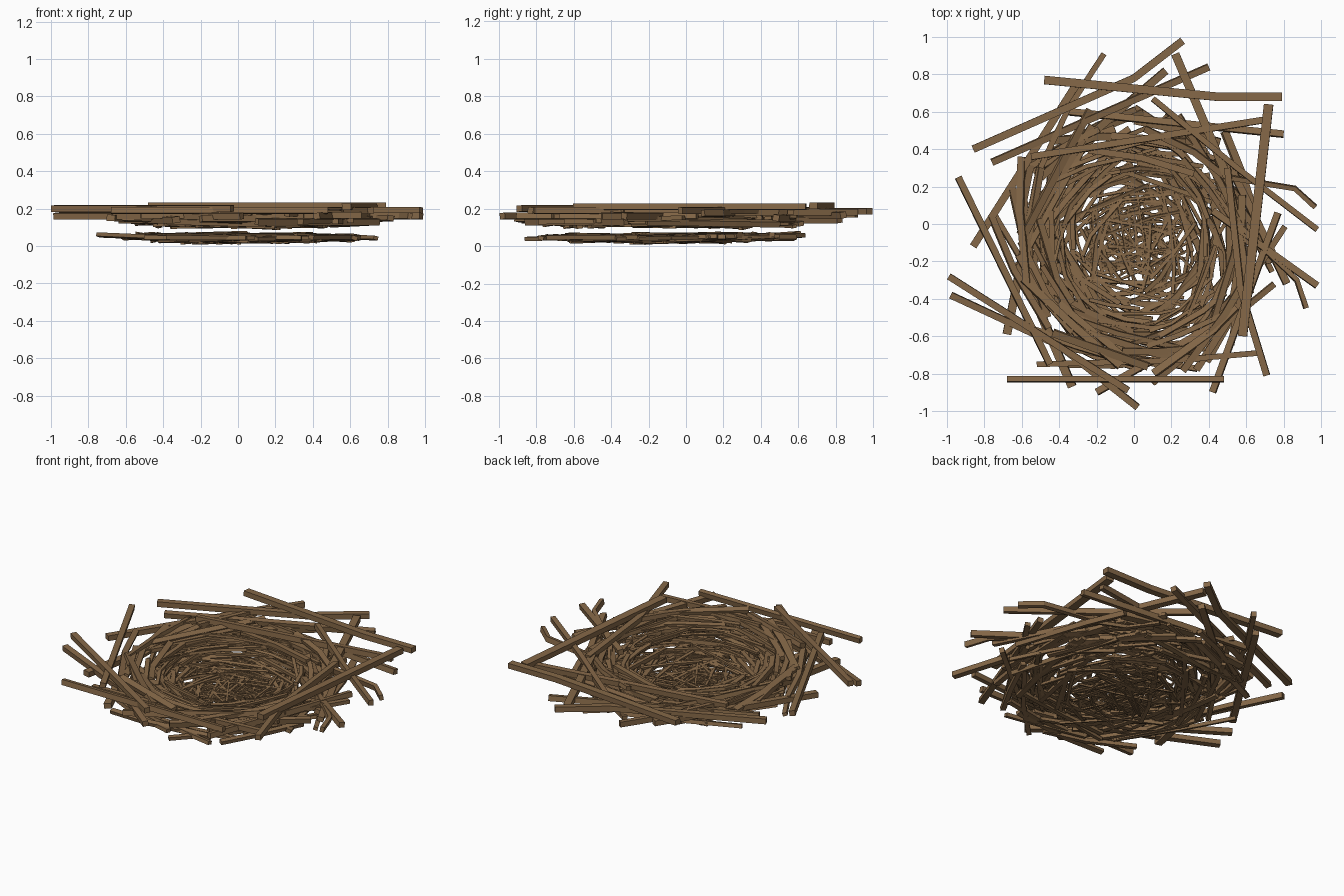
import bpy, bmesh, math, random
from mathutils import Vector

if "Cube" in bpy.data.objects:
    bpy.data.objects.remove(bpy.data.objects["Cube"])

random.seed(11)
wood = bpy.data.materials.new("twig_brown")
wood.diffuse_color = (0.235, 0.138, 0.064, 1)
wood.use_nodes = True
wood.node_tree.nodes["Principled BSDF"].inputs["Base Color"].default_value = wood.diffuse_color
CX, CY = 0.02, -0.10


def add_stick(bm, pts, w, h, roll=0.0):
    """Sweep a rectangular section along a (possibly bent) path."""
    pts = [Vector(p) for p in pts]
    rings = []
    for i, p in enumerate(pts):
        d = (pts[min(i + 1, len(pts) - 1)] - pts[max(i - 1, 0)]).normalized()
        side = Vector((-d.y, d.x, 0)).normalized()
        up = d.cross(side)
        side, up = (side * math.cos(roll) + up * math.sin(roll),
                    up * math.cos(roll) - side * math.sin(roll))
        rings.append([bm.verts.new(p + side * a * w / 2 + up * b * h / 2)
                      for a, b in ((-1, -1), (1, -1), (1, 1), (-1, 1))])
    for r, s in zip(rings, rings[1:]):
        for k in range(4):
            bm.faces.new((r[k], r[(k + 1) % 4], s[(k + 1) % 4], s[k]))
    bm.faces.new(rings[0][::-1])
    bm.faces.new(rings[-1])


def finish(bm, name):
    bmesh.ops.recalc_face_normals(bm, faces=bm.faces[:])
    me = bpy.data.meshes.new(name)
    bm.to_mesh(me)
    bm.free()
    me.materials.append(wood)
    ob = bpy.data.objects.new(name, me)
    bpy.context.collection.objects.link(ob)


def woven_ring(name, count, r, half, w, z, skew=0.3, bias=0.0):
    """Scatter roughly tangential, slightly bent sticks around a ring."""
    bm = bmesh.new()
    for i in range(count):
        a = 2 * math.pi * (i + random.uniform(-0.6, 0.6)) / count
        rad = random.uniform(*r)
        t = a + math.pi / 2 + bias + random.uniform(-skew, skew)
        ln = random.uniform(*half)
        wd = random.uniform(*w)
        zz = random.uniform(*z)
        m = Vector((CX + rad * math.cos(a), CY + rad * math.sin(a), zz))
        d = Vector((math.cos(t), math.sin(t), 0))
        tilt = Vector((0, 0, random.uniform(-0.01, 0.01)))
        k = random.uniform(-0.4, 0.4)
        bend = Vector((math.cos(a), math.sin(a), 0)) * random.uniform(0, 0.03)
        add_stick(bm, [m - d * ln - tilt, m + d * ln * k + tilt * k + bend,
                       m + d * ln + tilt],
                  wd, wd * 0.75, random.uniform(-0.35, 0.35))
    finish(bm, name)


# Large loose sticks on the rim: height, width, then plan path
rim_top = [
    (.215, .045, (-.48, .77), (.45, .68), (.79, .68)),
    (.185, .040, (-.86, .40), (0, .78), (.26, .98)),
    (.165, .035, (-.76, .33), (.40, .84)),
    (.170, .030, (-.16, .91), (-.35, .62), (-.5, .3)),
    (.180, .045, (.22, .91), (.5, .25)),
    (.210, .050, (.72, .64), (.58, -.6)),
    (.195, .035, (-.94, .25), (-.45, -.75)),
    (.160, .040, (-.86, -.12), (-.3, .76)),
    (.200, .035, (-.99, -.28), (-.03, -.89)),
    (.160, .035, (-.98, -.38), (-.4, -.65), (.02, -.98)),
    (.190, .030, (-.68, -.83), (.48, -.83)),
    (.190, .035, (.71, -.81), (.57, -.35), (.5, .3)),
]
rim_low = [
    (.160, .035, (.42, -.90), (.77, .06)),
    (.160, .035, (.98, -.33), (.42, .07)),
    (.190, .030, (.98, -.03), (.55, .3), (.1, .67)),
    (.175, .025, (.97, .09), (.86, .19), (.5, .25)),
    (.160, .025, (.92, -.45), (.87, -.3), (.55, 0)),
    (.150, .035, (.80, .48), (-.35, .6)),
    (.185, .035, (.72, .56), (-.55, .36)),
    (.150, .045, (-.68, -.59), (-.5, .3)),
    (.140, .045, (-.33, -.87), (-.62, -.2)),
    (.145, .035, (-.2, -.9), (.5, -.5)),
    (.165, .030, (-.52, -.75), (.2, -.73), (.66, -.69)),
    (.130, .030, (.75, -.32), (.1, -.85)),
    (.140, .040, (.17, .82), (-.5, .25)),
]
for name, table in (("rim_sticks_top", rim_top), ("rim_sticks_low", rim_low)):
    bm = bmesh.new()
    for z, w, *path in table:
        add_stick(bm, [(x, y, z) for x, y in path], w, .034,
                  random.uniform(-.2, .2))
    finish(bm, name)

# Woven wall, getting finer toward the hollow
woven_ring("outer_wall", 30, (.53, .65), (.22, .38), (.030, .042), (.125, .185))
woven_ring("middle_wall", 42, (.43, .56), (.18, .34), (.022, .036), (.110, .165))
woven_ring("inner_wall", 44, (.34, .46), (.12, .26), (.014, .026), (.102, .140))

# Flat base layer and fine floor of the hollow
woven_ring("base_outer", 26, (.48, .64), (.25, .40), (.026, .034), (.040, .057))
woven_ring("base_middle", 44, (.32, .50), (.18, .34), (.020, .030), (.035, .057))
woven_ring("base_inner", 60, (.18, .36), (.14, .28), (.014, .024), (.026, .055), .5)
woven_ring("floor_twigs", 85, (.0, .24), (.12, .28), (.010, .018), (.020, .045), .9)
